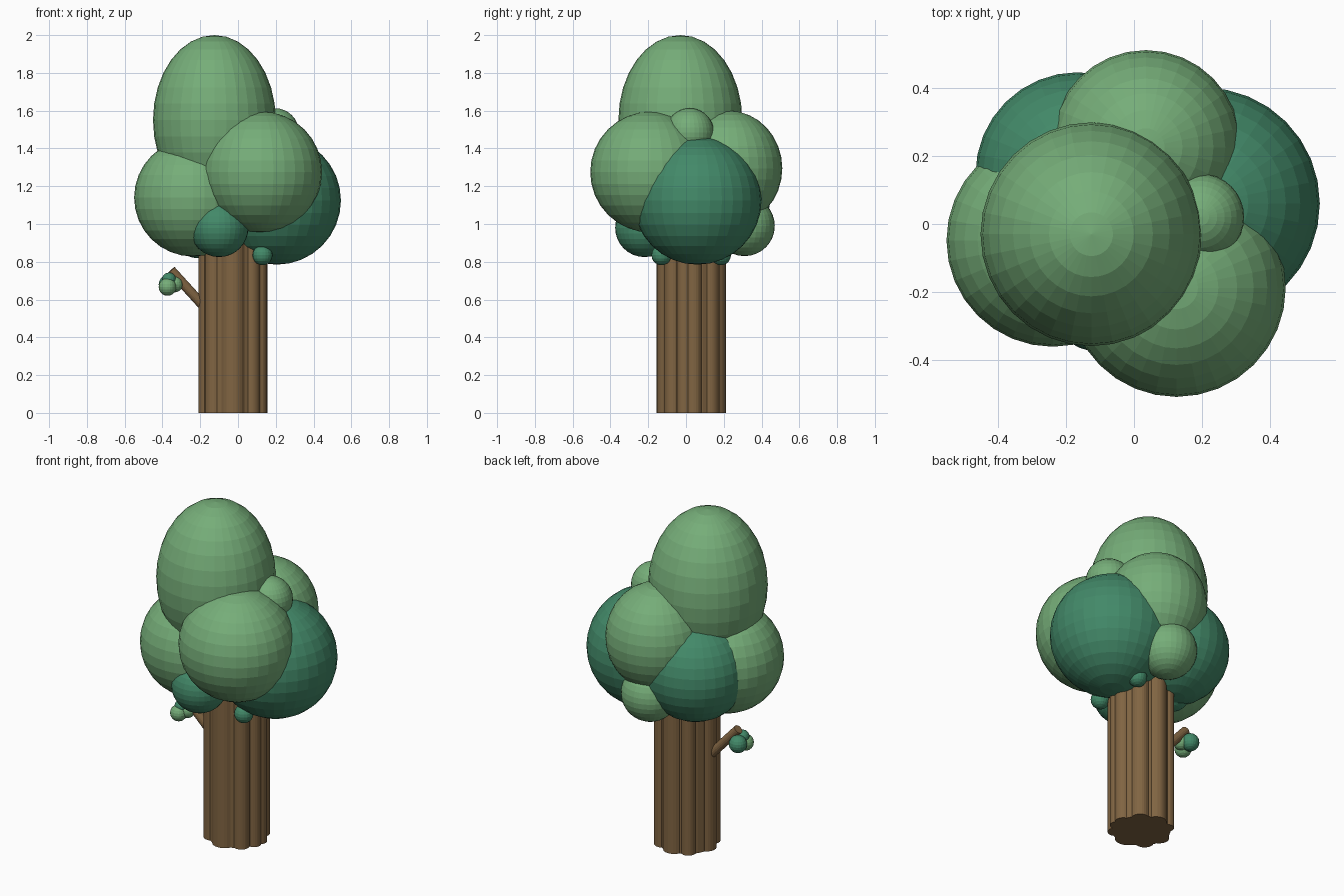
import bpy
from math import cos, sin, radians
from mathutils import Vector

if "Cube" in bpy.data.objects:
    bpy.data.objects.remove(bpy.data.objects["Cube"])


def material(name, rgb):
    m = bpy.data.materials.new(name)
    m.diffuse_color = (*rgb, 1)
    m.use_nodes = True
    m.node_tree.nodes["Principled BSDF"].inputs["Base Color"].default_value = m.diffuse_color
    return m


LIGHT = material("light_leaf", (0.18, 0.42, 0.19))
DARK = material("dark_leaf", (0.055, 0.25, 0.14))
BARK = material("bark", (0.22, 0.13, 0.055))


def ball(name, loc, size, mat, seg=32):
    bpy.ops.mesh.primitive_uv_sphere_add(segments=seg, ring_count=seg // 2, radius=1, location=loc)
    o = bpy.context.object
    o.name = name
    o.scale = size if isinstance(size, tuple) else (size,) * 3
    o.data.materials.append(mat)
    return o


def rod(name, a, b, r, seg=24):
    a, b = Vector(a), Vector(b)
    bpy.ops.mesh.primitive_cylinder_add(vertices=seg, radius=r, depth=(b - a).length, location=(a + b) / 2)
    o = bpy.context.object
    o.name = name
    o.rotation_euler = (b - a).to_track_quat('Z', 'Y').to_euler()
    o.data.materials.append(BARK)
    return o


# Trunk: a core ringed by vertical bark ridges
cx, cy = -0.027, 0.028
rod("trunk_core", (cx, cy, 0), (cx, cy, 1.1), 0.16, 32)
ridges = [(5, .045), (48, .05), (90, .06), (128, .04), (180, .055),
          (222, .05), (270, .07), (315, .045), (345, .04)]
for i, (ang, r) in enumerate(ridges):
    x = cx + (0.183 - r) * cos(radians(ang))
    y = cy + (0.183 - r) * sin(radians(ang))
    rod(f"bark_ridge_{i}", (x, y, 0), (x, y, 1.1), r)

# Side branch with its leaf tuft
rod("branch", (-0.15, 0.03, 0.53), (-0.355, 0.01, 0.755), 0.026, 16)
ball("tuft_front", (-0.373, -0.03, 0.667), 0.047, LIGHT, 20)
ball("tuft_inner", (-0.335, 0.0, 0.68), 0.042, LIGHT, 20)
ball("tuft_back", (-0.37, 0.035, 0.68), 0.05, DARK, 20)
ball("tuft_top", (-0.365, -0.015, 0.705), 0.038, DARK, 20)

# Main crown
ball("crown_top", (-0.125, -0.03, 1.55), (0.325, 0.328, 0.45), LIGHT)
ball("crown_front", (0.125, -0.187, 1.275), 0.32, LIGHT)
ball("crown_left", (-0.238, -0.048, 1.14), 0.312, LIGHT)
ball("crown_back", (0.035, 0.225, 1.295), (0.28, 0.285, 0.305), LIGHT)
ball("crown_right", (0.205, 0.06, 1.125), 0.34, DARK)
ball("crown_back_left", (-0.165, 0.145, 1.13), 0.3, DARK)

# Small filler leaf clumps
ball("filler_upper_right", (0.195, 0.02, 1.485), 0.128, LIGHT)
ball("filler_front", (-0.1, -0.22, 0.98), 0.155, DARK)
ball("filler_back", (0.02, 0.31, 0.99), 0.16, LIGHT)
ball("filler_left", (-0.22, 0.06, 0.92), 0.1, DARK)
for side, y in (("front", -0.13), ("back", 0.185)):
    ball(f"bud_{side}", (0.13, y, 0.835), 0.053, DARK, 20)
